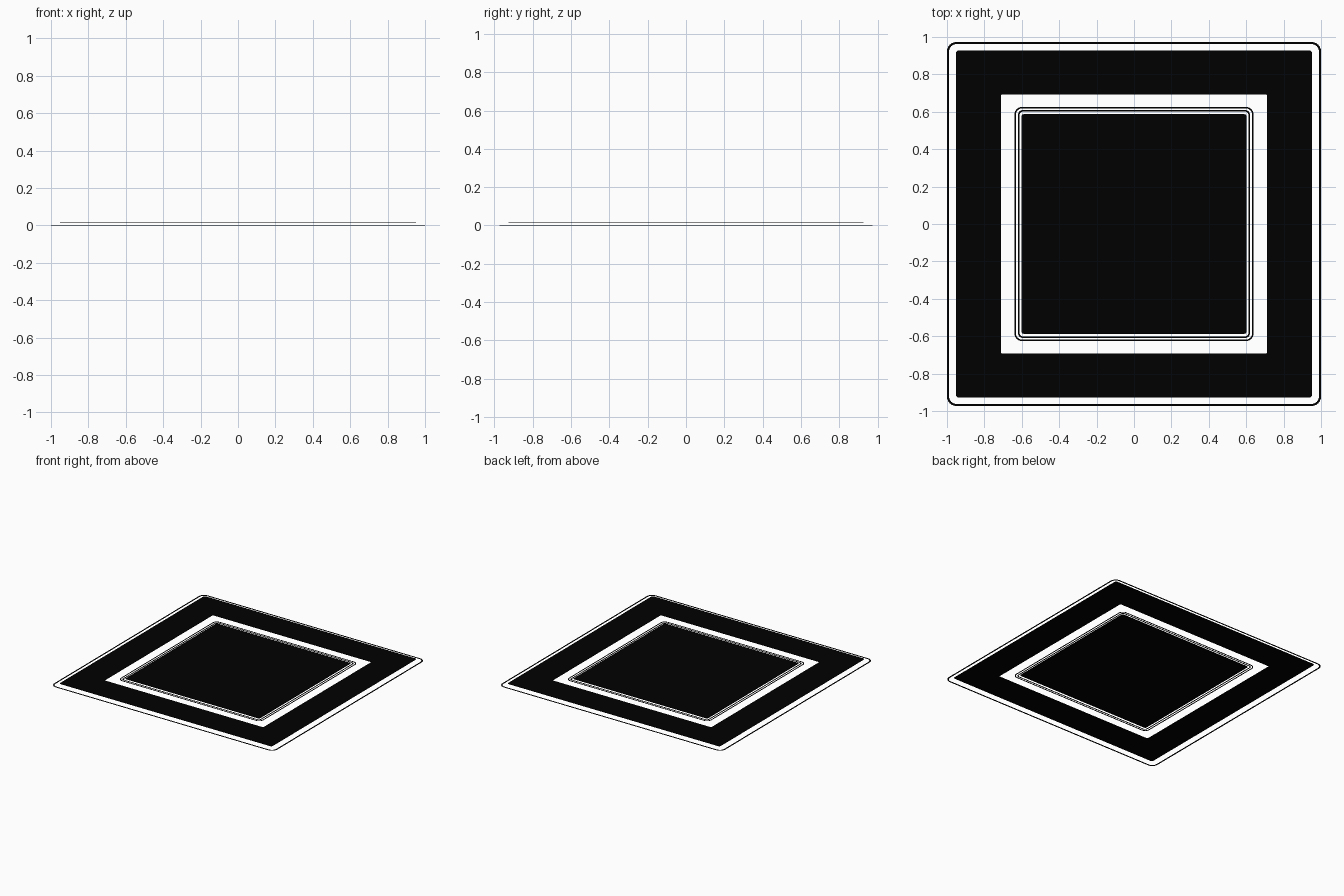
import bpy, bmesh, math

if "Cube" in bpy.data.objects:
    bpy.data.objects.remove(bpy.data.objects["Cube"])

BLACK = bpy.data.materials.new("black")
BLACK.diffuse_color = (0, 0, 0, 1)
BLACK.use_nodes = True
BLACK.node_tree.nodes["Principled BSDF"].inputs["Base Color"].default_value = BLACK.diffuse_color


def outline(bm, hx, hy, r, z, seg=6):
    """Rounded rectangle loop of vertices with half sizes hx, hy."""
    loop = []
    for i, (sx, sy) in enumerate([(1, 1), (-1, 1), (-1, -1), (1, -1)]):
        for k in range(seg + 1):
            a = math.pi / 2 * (i + k / seg)
            loop.append(bm.verts.new((sx * (hx - r) + r * math.cos(a),
                                      sy * (hy - r) + r * math.sin(a), z)))
    return loop


def wall(bm, a, b):
    n = len(a)
    for i in range(n):
        j = (i + 1) % n
        bm.faces.new((a[i], a[j], b[j], b[i]))


def slab(name, z0, z1, outer, inner=None):
    """Flat rounded slab, or an open frame when an inner outline is given."""
    bm = bmesh.new()
    lo, hi = outline(bm, *outer, z0), outline(bm, *outer, z1)
    wall(bm, lo, hi)
    if inner:
        lo_in, hi_in = outline(bm, *inner, z0), outline(bm, *inner, z1)
        wall(bm, hi_in, lo_in)
        wall(bm, hi, hi_in)
        wall(bm, lo_in, lo)
    else:
        bm.faces.new(hi)
        bm.faces.new(lo[::-1])
    bmesh.ops.recalc_face_normals(bm, faces=bm.faces[:])
    me = bpy.data.meshes.new(name)
    bm.to_mesh(me)
    bm.free()
    me.materials.append(BLACK)
    ob = bpy.data.objects.new(name, me)
    bpy.context.collection.objects.link(ob)


# Thin outer line lying on the ground
slab("edge_line", 0.0, 0.0015, (1.0, 0.973, 0.05), (0.989, 0.962, 0.04))
# Wide frame floating just above it
slab("wide_border", 0.012, 0.0145, (0.952, 0.928, 0.015), (0.711, 0.693, 0.008))
# Two fine lines around the centre
slab("outer_inset_line", 0.012, 0.0135, (0.639, 0.626, 0.04), (0.631, 0.618, 0.032))
slab("inner_inset_line", 0.012, 0.0135, (0.62, 0.609, 0.025), (0.612, 0.601, 0.02))
# Solid centre panel
slab("centre_panel", 0.014, 0.0165, (0.602, 0.587, 0.012))
